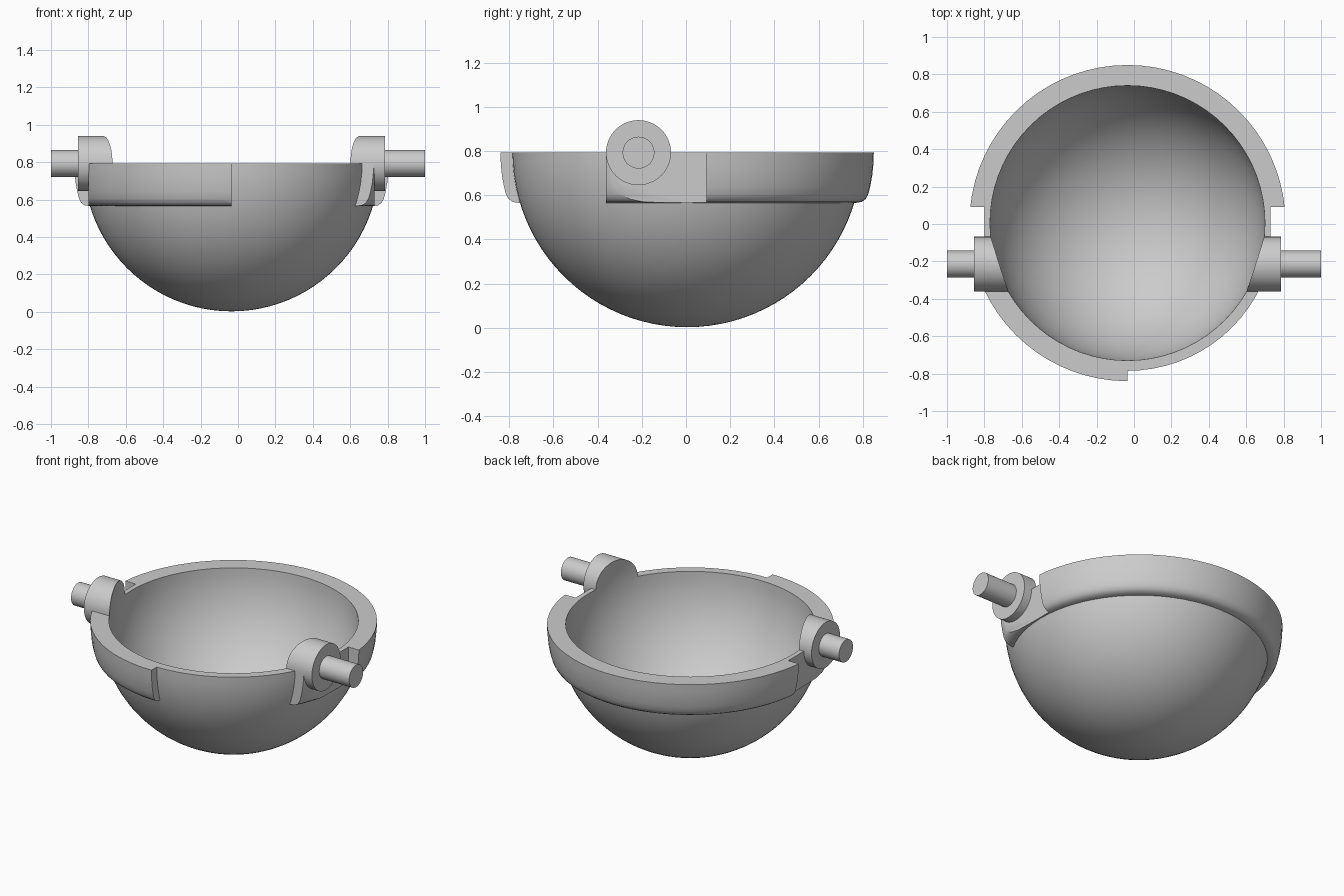
import bpy, bmesh, math
from mathutils import Matrix

if "Cube" in bpy.data.objects:
    bpy.data.objects.remove(bpy.data.objects["Cube"])

CX, CY, RIM = -0.035, 0.005, 0.793      # bowl axis and rim height
OUTER, INNER, COLLAR = 0.79, 0.735, 0.845
PIN_Y = -0.215

grey = bpy.data.materials.new("light grey")
grey.use_nodes = True
grey.diffuse_color = (0.6, 0.6, 0.6, 1)
grey.node_tree.nodes["Principled BSDF"].inputs["Base Color"].default_value = (0.6, 0.6, 0.6, 1)


def finish(name, bm):
    bmesh.ops.recalc_face_normals(bm, faces=bm.faces)
    mesh = bpy.data.meshes.new(name)
    bm.to_mesh(mesh)
    bm.free()
    mesh.materials.append(grey)
    obj = bpy.data.objects.new(name, mesh)
    bpy.context.collection.objects.link(obj)
    return obj


def lathe(name, profile, steps=72):
    """Spin a (radius, height) profile that starts and ends on the axis."""
    bm = bmesh.new()
    verts = [bm.verts.new((CX + r, CY, z)) for r, z in profile]
    edges = [bm.edges.new(pair) for pair in zip(verts, verts[1:])]
    bmesh.ops.spin(bm, geom=verts + edges, cent=(CX, CY, 0), axis=(0, 0, 1),
                   angle=math.tau, steps=steps, use_merge=True)
    bmesh.ops.remove_doubles(bm, verts=bm.verts, dist=1e-5)
    return finish(name, bm)


def box(name, low, high):
    bm = bmesh.new()
    size = [b - a for a, b in zip(low, high)]
    middle = [(a + b) / 2 for a, b in zip(low, high)]
    bmesh.ops.create_cube(bm, size=1, matrix=Matrix.Translation(middle) @ Matrix.Diagonal((*size, 1)))
    return finish(name, bm)


def rod(name, radius, x0, x1, segments):
    bm = bmesh.new()
    place = Matrix.Translation(((x0 + x1) / 2, PIN_Y, RIM)) @ Matrix.Rotation(math.pi / 2, 4, 'Y')
    bmesh.ops.create_cone(bm, cap_ends=True, segments=segments, radius1=radius,
                          radius2=radius, depth=abs(x1 - x0), matrix=place)
    return finish(name, bm)


def combine(target, other, operation):
    mod = target.modifiers.new("boolean", 'BOOLEAN')
    mod.operation, mod.object, mod.solver = operation, other, 'EXACT'
    bpy.context.view_layer.objects.active = target
    bpy.ops.object.modifier_apply(modifier=mod.name)
    bpy.data.objects.remove(other)


def arc(radius, start, end, count):
    """Points on a circle around the bowl centre, from angle start to end."""
    angles = [math.radians(start + (end - start) * i / count) for i in range(count + 1)]
    points = [(radius * math.cos(a), RIM + radius * math.sin(a)) for a in angles]
    return [(0 if abs(r) < 1e-6 else r, z) for r, z in points]


# Solid bowl, left tall so the rim can be trimmed flat
bowl = lathe("bowl", arc(OUTER, -90, 0, 24) + [(OUTER, 1), (0, 1)])

# Thick collar with a rounded lower edge, missing its front left quarter
collar = lathe("collar", [(0, 0.566), (0.765, 0.566), (0.79, 0.57), (0.808, 0.583), (0.82, 0.605),
                          (0.829, 0.64), (0.838, 0.69), (0.843, 0.74), (COLLAR, RIM), (COLLAR, 1.1), (0, 1.1)])
combine(collar, box("quarter_cutter", (CX, -2, 0), (2, -0.362, 2)), 'DIFFERENCE')
combine(bowl, collar, 'UNION')
combine(bowl, box("rim_cutter", (-2, -2, RIM), (2, 2, 2)), 'DIFFERENCE')

# Flat sides under the pivots, then the pivot bosses
for side in (-1, 1):
    xs = sorted((CX + side * 0.765, CX + side * 2))
    combine(bowl, box("side_cutter", (xs[0], -0.6, -1), (xs[1], 0.092, 2)), 'DIFFERENCE')
for side in (-1, 1):
    combine(bowl, rod("boss", 0.147, CX + side * 0.5, CX + side * 0.82, 64), 'UNION')

# Hollow out the inside, which also shapes the bosses
combine(bowl, lathe("hollow_cutter", arc(INNER, -90, 90, 48)), 'DIFFERENCE')

# Pivot pins
left_pin = rod("left_pin", 0.072, CX + 0.8, 1.0, 40)
right_pin = rod("right_pin", 0.072, CX - 0.8, -1.0, 40)

for obj in (bowl, left_pin, right_pin):
    bpy.ops.object.select_all(action='DESELECT')
    obj.select_set(True)
    bpy.context.view_layer.objects.active = obj
    bpy.ops.object.shade_smooth_by_angle(angle=math.radians(30))
